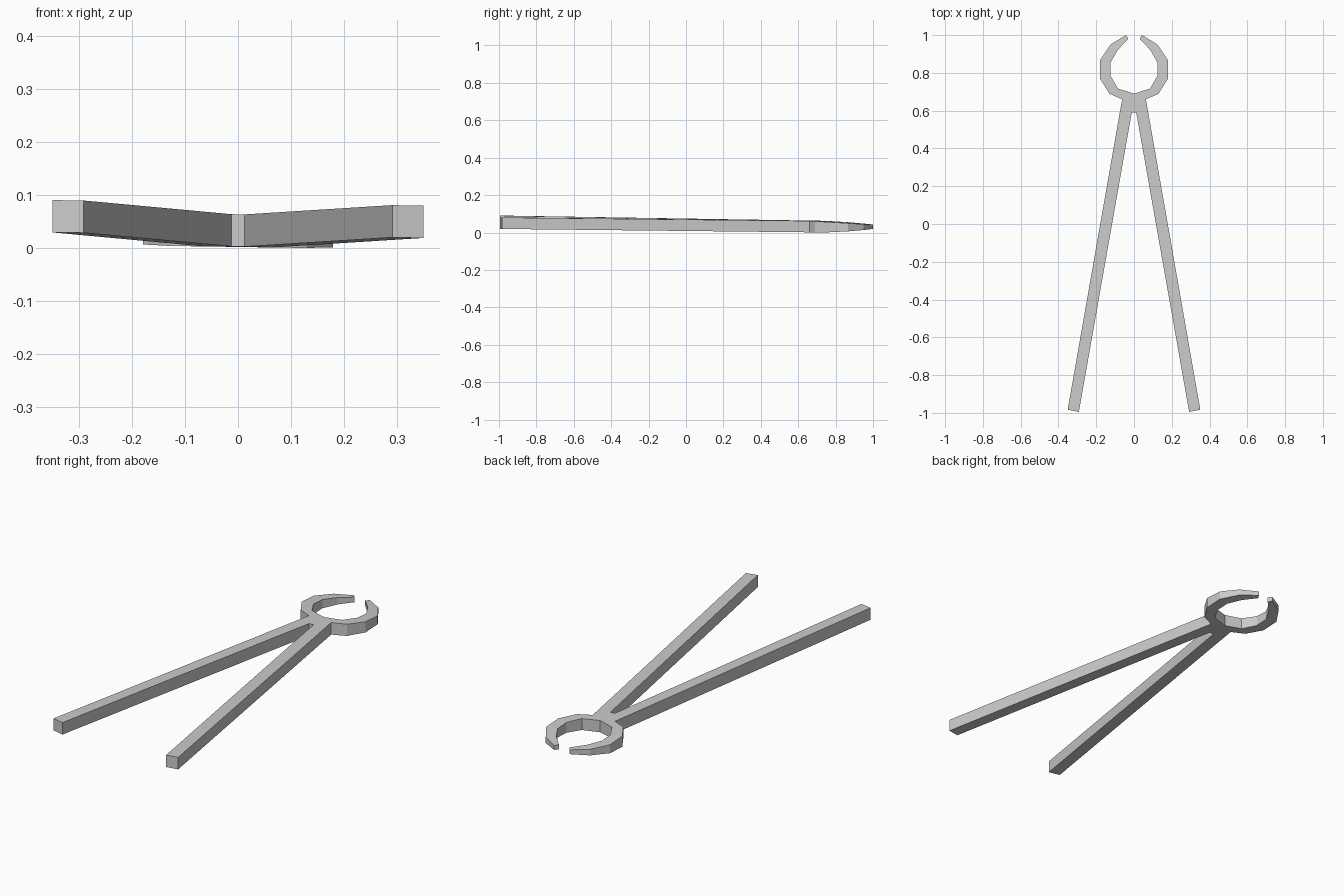
import bpy
import bmesh

cube = bpy.data.objects.get("Cube")
if cube:
    bpy.data.objects.remove(cube, do_unlink=True)

steel = bpy.data.materials.new("grey_steel")
steel.use_nodes = True
grey = (0.6, 0.6, 0.6, 1)
steel.diffuse_color = grey
steel.node_tree.nodes["Principled BSDF"].inputs["Base Color"].default_value = grey

# Plan of one half: the hub, the handle and the paired edges of the jaw
hub_back, hub_front = (0, 0.69), (0, 0.59)
crotch, shoulder = (0.012, 0.59), (0.063, 0.66)
handle_end = [(0.292, -0.995), (0.351, -0.983)]
jaw_inner = [(0.085, 0.717), (0.124, 0.785), (0.124, 0.855), (0.085, 0.923), (0.03, 0.98)]
jaw_outer = [(0.13, 0.69), (0.18, 0.77), (0.18, 0.867), (0.125, 0.95), (0.043, 1.0)]
jaw = list(zip(jaw_inner, jaw_outer))

cells = [
    [hub_front, crotch, shoulder, hub_back],
    [hub_back, shoulder, jaw_outer[0], jaw_inner[0]],
    [crotch, *handle_end, shoulder],
]
cells += [[a[0], a[1], b[1], b[0]] for a, b in zip(jaw, jaw[1:])]


def height(x, y, top):
    """Handles rise gently to the front, jaws thin out toward the tips."""
    tilt = -0.015 * x
    if y < 0.65:
        return 0.002 + 0.0137 * (0.65 - y) + tilt + (0.061 if top else 0)
    t = (y - 0.65) / 0.35
    return tilt + (0.063 - 0.021 * t ** 1.4 if top else 0.002 + 0.018 * t ** 2)


# Lay out both mirrored halves and join them along the middle
bm = bmesh.new()
for side in (1, -1):
    for cell in cells:
        bm.faces.new([bm.verts.new((side * x, y, 0)) for x, y in cell])
bmesh.ops.remove_doubles(bm, verts=bm.verts[:], dist=0.0005)
bmesh.ops.recalc_face_normals(bm, faces=bm.faces[:])

# Thicken the plan into a closed solid
lower = bm.verts[:]
result = bmesh.ops.extrude_face_region(bm, geom=bm.faces[:], use_keep_orig=True)
upper = [g for g in result["geom"] if isinstance(g, bmesh.types.BMVert)]
for verts, top in ((lower, False), (upper, True)):
    for v in verts:
        v.co.z = height(v.co.x, v.co.y, top)
bmesh.ops.recalc_face_normals(bm, faces=bm.faces[:])

mesh = bpy.data.meshes.new("tongs")
bm.to_mesh(mesh)
bm.free()
mesh.materials.append(steel)
tongs = bpy.data.objects.new("tongs", mesh)
bpy.context.collection.objects.link(tongs)
